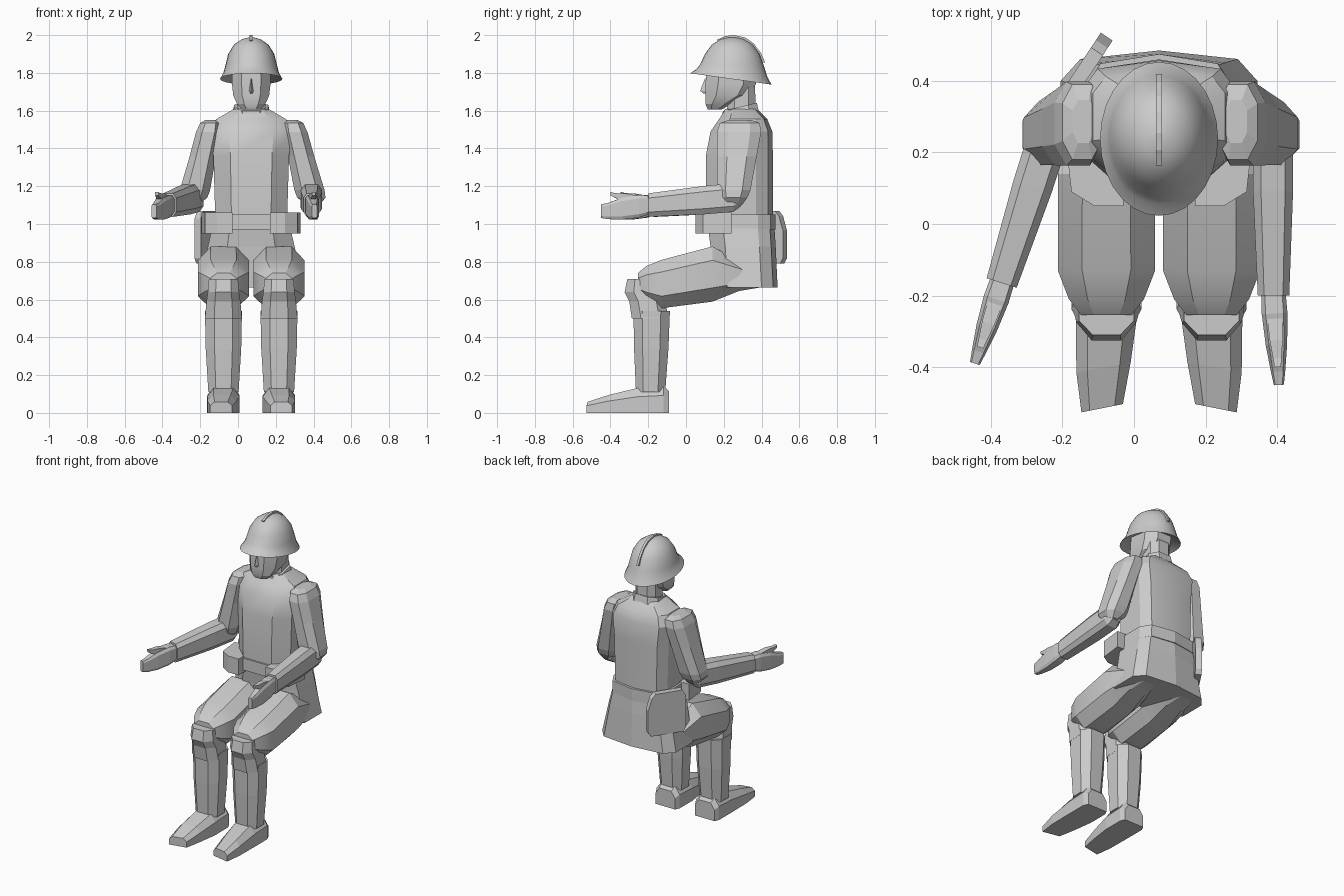
import bpy, bmesh, math
from mathutils import Vector as V

MID = 0.07  # x of the body's symmetry plane


def chamfer(k):
    return [(1, -k), (1, k), (k, 1), (-k, 1), (-1, k), (-1, -k), (-k, -1), (k, -1)]


OCT = chamfer(0.5)
BOX = [(1, -1), (1, 1), (-1, 1), (-1, -1)]
TORSO = [(.55, -1), (1, -.55), (1, .5), (.8, .86), (0, 1), (-.8, .86), (-1, .5), (-1, -.55), (-.55, -1)]
SHOE = [(-1, -1), (1, -1), (1, .3), (.6, 1), (-.6, 1), (-1, .3)]
ROUND = [(math.cos(i * math.pi / 14), math.sin(i * math.pi / 14)) for i in range(28)]


def loft(name, shape, secs, smooth=0):
    """Skin a unit outline through sections (centre, u axis, v axis)."""
    bm = bmesh.new()
    rings = [[bm.verts.new(V(c) + V(u) * a + V(v) * b) for a, b in shape] for c, u, v in secs]
    n = len(shape)
    for r, s in zip(rings, rings[1:]):
        for i in range(n):
            j = (i + 1) % n
            bm.faces.new((r[i], r[j], s[j], s[i]))
    bm.faces.new(rings[0])
    bm.faces.new(rings[-1])
    bmesh.ops.recalc_face_normals(bm, faces=bm.faces)
    me = bpy.data.meshes.new(name)
    bm.to_mesh(me)
    bm.free()
    ob = bpy.data.objects.new(name, me)
    bpy.context.collection.objects.link(ob)
    if smooth:
        bpy.ops.object.select_all(action='DESELECT')
        bpy.context.view_layer.objects.active = ob
        ob.select_set(True)
        bpy.ops.object.shade_smooth_by_angle(angle=math.radians(smooth))
    return ob


def stack(rows, x=MID, tilt=0):
    """Horizontal sections from rows (z, half width, y front, y back)."""
    return [((x, (f + b) / 2, z), (w, 0, 0), (0, (b - f) / 2, tilt)) for z, w, f, b in rows]


# jacket body, skirt and belt
loft("jacket", TORSO, stack([(1.02, .19, .105, .46), (1.36, .20, .105, .46), (1.49, .215, .13, .457),
                             (1.555, .185, .175, .43), (1.61, .09, .21, .375)]), 30)
loft("jacket_skirt", TORSO, stack([(1.03, .195, .11, .465), (.88, .23, .13, .475), (.665, .275, .145, .485)]))
loft("belt", TORSO, stack([(.97, .208, .095, .475), (1.05, .205, .095, .475)]))

# belt pouches wrapping the front corners
POUCH = [(.10, .05), (.18, .05), (.245, .09), (.262, .24), (.17, .24), (.10, .12)]
for s, side in ((-1, "right"), (1, "left")):
    loft(side + "_pouch", POUCH, [((MID, 0, z), (s, 0, 0), (0, 1, 0)) for z in (.95, 1.06)])

# satchel on the hip
n = V((.83, -.55, 0)) * .02
c = V((-.145, .42, .93))
BAG = [(1, -.8), (1, .25), (.8, .8), (.6, 1), (-.8, 1), (-1, .7), (-1, -.8), (-.85, -1), (.85, -1)]
loft("satchel", BAG, [(c + n * k, V((.55, .83, 0)) * .125, (0, 0, .14)) for k in (-1, 1)])

# head, neck, collar, nose
loft("head", OCT, stack([(1.607, .05, .115, .19), (1.635, .075, .103, .24), (1.68, .095, .103, .33),
                         (1.74, .102, .103, .37), (1.83, .10, .11, .38)]), 25)
loft("neck", OCT, stack([(1.56, .075, .215, .37), (1.75, .075, .225, .365)]))
loft("collar", OCT, stack([(1.575, .10, .19, .385), (1.62, .09, .195, .375)], tilt=.022))
loft("nose", [(-1, 1), (0, -1), (1, 1)], [((MID, .108, 1.77), (.006, 0, 0), (0, .008, 0)),
                                          ((MID, .097, 1.705), (.018, 0, 0), (0, .022, 0)),
                                          ((MID, .105, 1.69), (.013, 0, 0), (0, .012, 0))])

# helmet with flared brim and crest
HELMET = [(.24, 1.80, .12, .15, -.02), (.238, 1.768, .165, .215, -.03), (.242, 1.80, .147, .188, -.02),
          (.245, 1.835, .138, .171, -.008), (.245, 1.90, .122, .145, 0), (.245, 1.95, .091, .108, 0),
          (.245, 1.978, .05, .062, 0), (.245, 1.988, .012, .015, 0)]
loft("helmet", ROUND, [((MID, y, z), (rx, 0, 0), (0, ry, t)) for y, z, rx, ry, t in HELMET], 40)
CREST = [(.17, 1.965), (.21, 1.983), (.255, 1.988), (.31, 1.976), (.35, 1.947), (.385, 1.902), (.407, 1.855)]
loft("helmet_crest", BOX, [((MID, y, z), (.008, 0, 0), (V((0, y - .255, z - 1.84))).normalized() * .012)
                           for y, z in CREST])


# arms
def arm(side, shoulder, elbow, wrist, tip):
    sh, el, wr, tp = V(shoulder), V(elbow), V(wrist), V(tip)
    rows = [(-.04, .03, .06), (.0, .055, .105), (.12, .066, .117), (.45, .07, .105),
            (.9, .08, .088), (1.0, .075, .075), (1.1, .035, .05)]
    loft(side + "_upper_arm", OCT, [(sh.lerp(el, t), (a, 0, 0), (0, b, 0)) for t, a, b in rows])

    def limb(name, a, b, rows, shape=OCT):
        d = b - a
        u = V((-d.y, d.x, 0)).normalized()
        secs = [(a.lerp(b, t) + V((0, 0, dz)), u * w, (0, 0, h)) for t, w, h, dz in rows]
        return loft(name, shape, secs)

    limb(side + "_forearm", el, wr, [(-.09, .04, .05, 0), (0, .057, .076, 0), (.35, .056, .075, 0),
                                     (1, .044, .062, 0)], chamfer(.6))
    limb(side + "_hand", wr, tp, [(-.05, .034, .048, 0), (.2, .036, .06, 0), (.55, .03, .058, -.002),
                                  (.85, .02, .043, -.006), (1, .014, .036, -.002)], chamfer(.7))
    limb(side + "_thumb", wr, tp, [(.2, .022, .03, .025), (.5, .018, .022, .055), (.7, .012, .012, .072),
                                   (.8, .009, .009, .084)], BOX)


arm("right", (-.145, .285, 1.535), (-.237, .25, 1.14), (-.37, -.165, 1.10), (-.445, -.39, 1.07))
arm("left", (.29, .285, 1.535), (.388, .25, 1.14), (.39, -.20, 1.10), (.405, -.45, 1.07))

# legs
for s, side in ((-1, "right"), (1, "left")):
    x = MID + s * .147
    thigh = [(.40, .70, .08, .035), (.28, .725, .115, .08), (.14, .735, .135, .146), (-.13, .682, .136, .128),
             (-.21, .685, .105, .092), (-.255, .685, .07, .055)]
    loft(side + "_thigh", OCT, [((x, y, z), (w, 0, 0), (0, 0, h)) for y, z, w, h in thigh], 25)
    loft(side + "_knee", OCT, stack([(.71, .077, -.31, -.15), (.64, .083, -.325, -.13), (.59, .09, -.30, -.11),
                                     (.50, .098, -.287, -.092)], x))
    loft(side + "_shin", OCT, stack([(.54, .098, -.278, -.085), (.34, .094, -.275, -.093),
                                     (.11, .08, -.265, -.11)], x))
    shoe = [(-.09, .072, .115, 0), (-.12, .086, .142, 0), (-.255, .086, .132, 0), (-.40, .076, .095, .008),
            (-.515, .058, .058, .012)]
    loft(side + "_shoe", SHOE, [((x + s * dx, y, h / 2), (w, -s * w * .2 * (y < -.3), 0),
                                 (0, 0, h / 2)) for y, w, h, dx in shoe])
